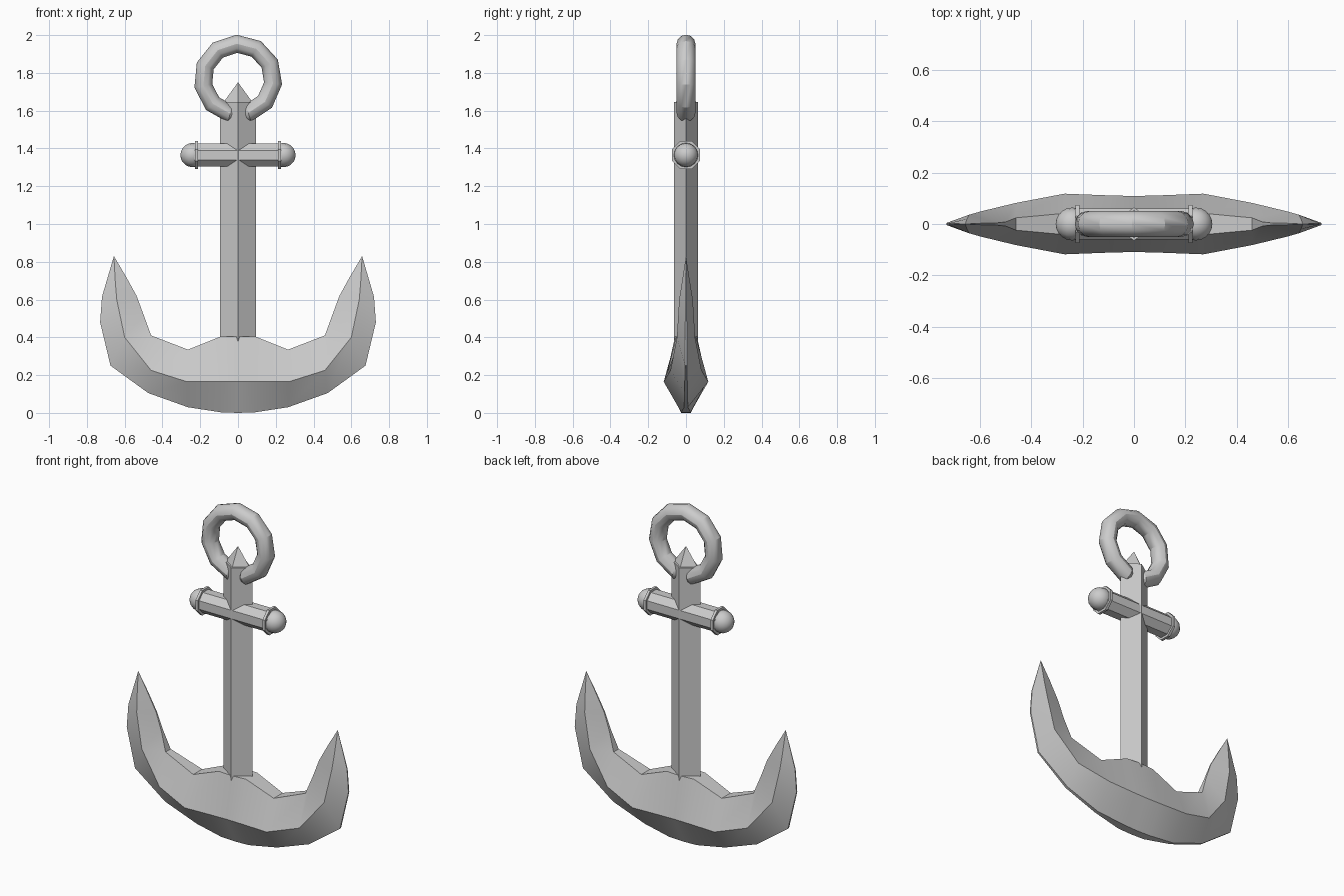
import bpy, bmesh, math
from mathutils import Vector

if "Cube" in bpy.data.objects:
    bpy.data.objects.remove(bpy.data.objects["Cube"])


def loft(name, rings, smooth=None):
    """Skin a list of equal-sized point loops and cap both ends."""
    bm = bmesh.new()
    loops = [[bm.verts.new(p) for p in r] for r in rings]
    n = len(rings[0])
    for a, b in zip(loops, loops[1:]):
        for i in range(n):
            j = (i + 1) % n
            bm.faces.new((a[i], a[j], b[j], b[i]))
    bm.faces.new(loops[0])
    bm.faces.new(loops[-1])
    bmesh.ops.remove_doubles(bm, verts=bm.verts, dist=0.0005)
    bmesh.ops.recalc_face_normals(bm, faces=bm.faces)
    me = bpy.data.meshes.new(name)
    bm.to_mesh(me)
    bm.free()
    ob = bpy.data.objects.new(name, me)
    bpy.context.collection.objects.link(ob)
    if smooth:
        bpy.ops.object.select_all(action='DESELECT')
        ob.select_set(True)
        bpy.context.view_layer.objects.active = ob
        bpy.ops.object.shade_smooth_by_angle(angle=math.radians(smooth))
    return ob


def diamond(x, y, z):
    return [(x, 0, z), (0, y, z), (-x, 0, z), (0, -y, z)]


def x_ring(x, r, n=8, z=1.365):
    """Polygon around the stock axis, with a flat facing front."""
    return [(x, r * math.cos((i + .5) * math.tau / n),
             z + r * math.sin((i + .5) * math.tau / n)) for i in range(n)]


# Shank: diamond bar with a pointed top
loft("shank", [diamond(.095, .064, .2), diamond(.095, .064, 1.645)])
loft("shank_tip", [diamond(.08, .056, 1.64), diamond(.0001, .0001, 1.75)])

# Arms: (x, z, half width) for the outer edge, widest line and inner edge
half = [
    ((.09, .003, .025), (.09, .165, .111), (.09, .405, .052)),
    ((.265, .03, .010), (.27, .165, .118), (.265, .335, .042)),
    ((.475, .105, .008), (.46, .225, .082), (.46, .41, .024)),
    ((.675, .25, .005), (.60, .40, .048), (.50, .52, .008)),
    ((.73, .48, .004), (.642, .60, .036), (.537, .62, .004)),
    ((.72, .615, .003), (.65, .70, .020), (.595, .725, .003)),
    ((.657, .83, .0001),) * 3,
]
centre = ((0, .0, .025), (0, .165, .109), (0, .405, .058))


def arm_ring(sec, s):
    o, m, i = sec
    return [(s * p[0], side * p[2], p[1]) for p, side in
            ((o, -1), (m, -1), (i, -1), (i, 1), (m, 1), (o, 1))]


loft("arms", [arm_ring(s, -1) for s in reversed(half)] + [arm_ring(centre, 1)]
     + [arm_ring(s, 1) for s in half], smooth=32)

# Stock: octagonal cross bar with collars and round end knobs
loft("stock_bar", [x_ring(-.23, .066), x_ring(.23, .066)])
for s, side in ((-1, "left"), (1, "right")):
    loft("stock_collar_" + side, [x_ring(s * .213, .08), x_ring(s * .228, .08)])
    bpy.ops.mesh.primitive_uv_sphere_add(segments=16, ring_count=10, radius=.064,
                                         location=(s * .241, 0, 1.365),
                                         rotation=(0, math.pi / 2, 0))
    knob = bpy.context.object
    knob.name = "stock_knob_" + side
    bpy.ops.object.shade_smooth_by_angle(angle=math.radians(40))

# Open ring: eleven-point tube whose ends enter the shank
rings = []
for k in range(11):
    a = math.radians(-73 + k * 33)
    d = Vector((math.cos(a), 0, math.sin(a)))
    c = Vector((0, 0, 1.767)) + d * .187
    rings.append([c + d * .048 * math.cos(t) + Vector((0, .05 * math.sin(t), 0))
                  for t in (i * math.tau / 12 for i in range(12))])
# tapered end caps
for end, nxt in ((0, 1), (-1, -2)):
    mid = sum(rings[end], Vector()) / 12
    away = (mid - sum(rings[nxt], Vector()) / 12).normalized()
    cap = [mid + (p - mid) * .6 + away * .028 for p in rings[end]]
    if end == 0:
        first = cap
    else:
        last = cap
loft("ring", [first] + rings + [last], smooth=32)
